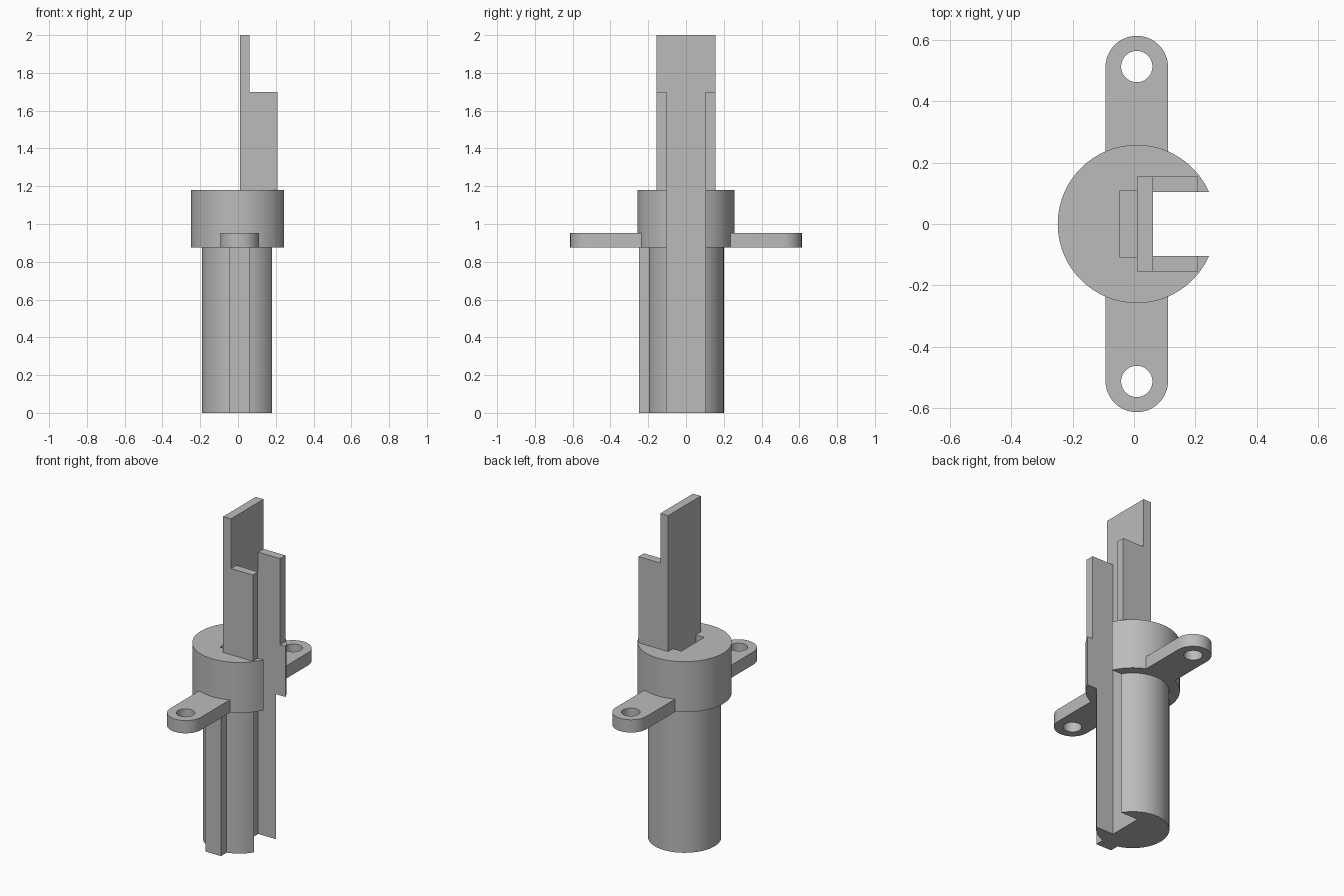
import bpy
import bmesh
from math import sin, cos, asin, pi, radians

if "Cube" in bpy.data.objects:
    bpy.data.objects.remove(bpy.data.objects["Cube"], do_unlink=True)

# One plain grey for everything
grey = bpy.data.materials.new("plain_grey")
grey.use_nodes = True
COLOUR = (0.5, 0.5, 0.5, 1)
grey.diffuse_color = COLOUR
bsdf = next(n for n in grey.node_tree.nodes if n.type == 'BSDF_PRINCIPLED')
bsdf.inputs["Base Color"].default_value = COLOUR

# Shared dimensions
CX = 0.009                 # axis of the round parts
CHANNEL_X, CHANNEL_Y = 0.062, 0.104
COLLAR_Z, COLLAR_TOP = 0.875, 1.18


def arc(cx, cy, r, start, end, n):
    return [(cx + r * cos(start + (end - start) * i / n),
             cy + r * sin(start + (end - start) * i / n)) for i in range(n + 1)]


def box(x0, x1, y0, y1):
    return [(x0, y0), (x1, y0), (x1, y1), (x0, y1)]


def notched_disc(r):
    """Circle with the rectangular channel cut in from +x."""
    a = asin(CHANNEL_Y / r)
    return arc(CX, 0, r, a, 2 * pi - a, 96) + [(CHANNEL_X, -CHANNEL_Y), (CHANNEL_X, CHANNEL_Y)]


def extrude(name, z0, z1, *outlines):
    """Extrude a filled outline, later outlines being holes, from z0 to z1."""
    curve = bpy.data.curves.new(name, 'CURVE')
    curve.dimensions, curve.fill_mode = '2D', 'BOTH'
    curve.extrude = (z1 - z0) / 2
    for points in outlines:
        spline = curve.splines.new('POLY')
        spline.points.add(len(points) - 1)
        for p, (x, y) in zip(spline.points, points):
            p.co = (x, y, 0, 1)
        spline.use_cyclic_u = True
    temp = bpy.data.objects.new(name + "_outline", curve)
    bpy.context.collection.objects.link(temp)
    bpy.context.view_layer.update()
    mesh = bpy.data.meshes.new_from_object(
        temp.evaluated_get(bpy.context.evaluated_depsgraph_get()))
    bpy.data.objects.remove(temp, do_unlink=True)
    bpy.data.curves.remove(curve)

    bm = bmesh.new()
    bm.from_mesh(mesh)
    bmesh.ops.remove_doubles(bm, verts=bm.verts, dist=1e-5)
    bmesh.ops.translate(bm, verts=bm.verts, vec=(0, 0, (z0 + z1) / 2))
    bmesh.ops.recalc_face_normals(bm, faces=bm.faces)
    bm.to_mesh(mesh)
    bm.free()
    mesh.name = name
    mesh.materials.clear()
    mesh.materials.append(grey)
    obj = bpy.data.objects.new(name, mesh)
    bpy.context.collection.objects.link(obj)
    bpy.ops.object.select_all(action='DESELECT')
    obj.select_set(True)
    bpy.context.view_layer.objects.active = obj
    bpy.ops.object.shade_smooth_by_angle(angle=radians(30))
    return obj


# Round body with the open channel, and the key rib along its front
extrude("shaft", 0, COLLAR_Z, notched_disc(0.2))
extrude("key_rib", 0, COLLAR_Z, box(-0.044, 0.06, -0.248, -0.19))

# Collar with a pocket behind the blade
extrude("collar", COLLAR_Z, COLLAR_TOP, notched_disc(0.2575),
        box(-0.0455, 0.01, -0.109, 0.109))

# Tall blade and its two shorter side walls
extrude("blade", COLLAR_TOP, 2, box(0.01, CHANNEL_X, -0.155, 0.155))
for side, s in (("front", -1), ("back", 1)):
    y0, y1 = sorted((s * CHANNEL_Y, s * 0.155))
    extrude(side + "_wall", COLLAR_TOP, 1.7, box(CHANNEL_X, 0.208, y0, y1))

    # Mounting ear with rounded end and screw hole
    tip = arc(CX, s * 0.511, 0.102, 0, s * pi, 32)
    ear = [(CX + 0.102, s * 0.23)] + tip + [(CX - 0.102, s * 0.23)]
    hole = arc(CX, s * 0.513, 0.051, 0, 2 * pi, 40)[:-1]
    extrude(side + "_ear", COLLAR_Z, 0.952, ear, hole)
